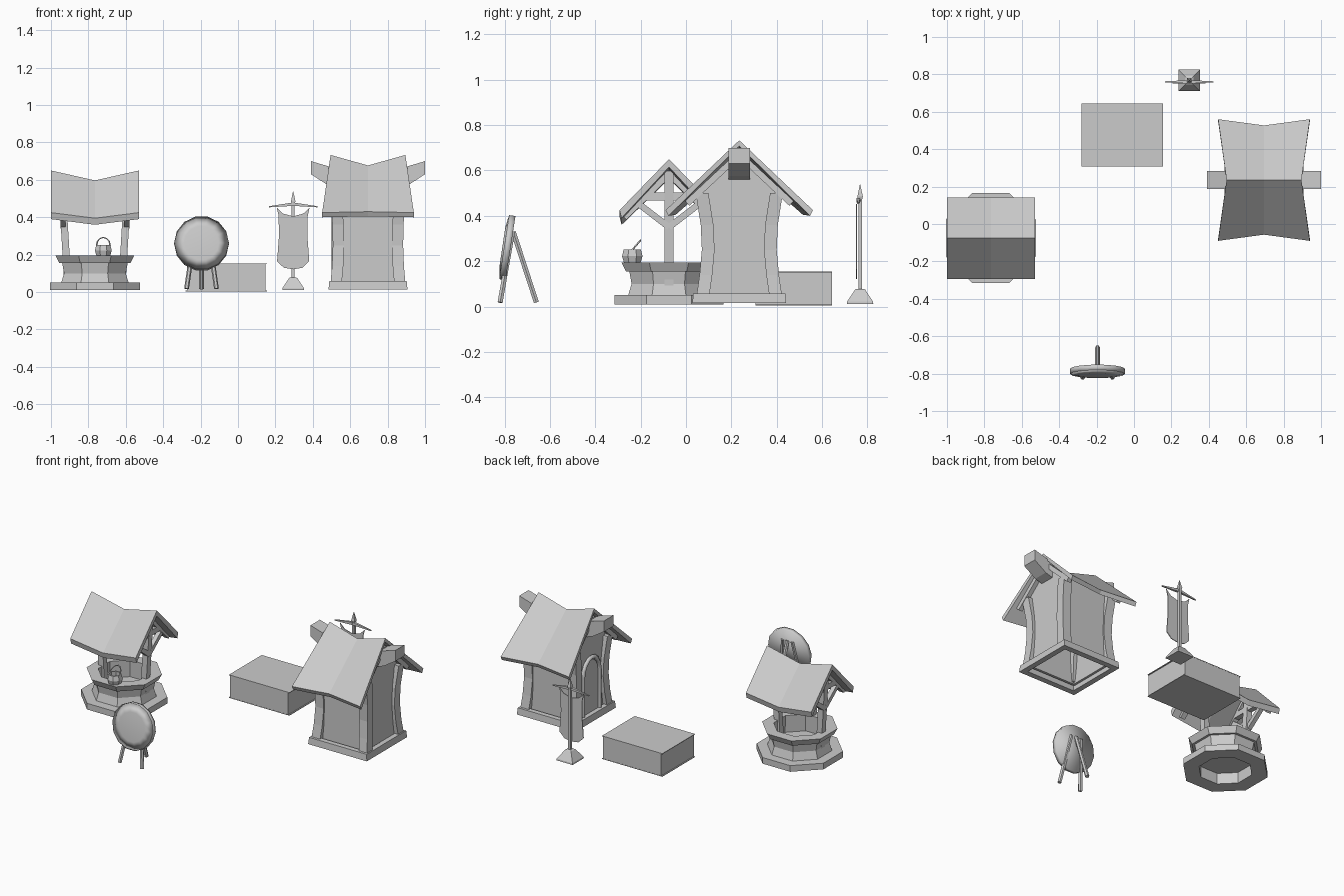
import bpy, bmesh
from math import pi, cos, sin
from mathutils import Vector

if "Cube" in bpy.data.objects:
    bpy.data.objects.remove(bpy.data.objects["Cube"])


def material(name, v):
    m = bpy.data.materials.new(name)
    m.use_nodes = True
    m.diffuse_color = (v, v, v, 1)
    m.node_tree.nodes["Principled BSDF"].inputs["Base Color"].default_value = (v, v, v, 1)
    return m


GREY = material("plain grey", 0.6)


def make(name, verts, faces, mat=GREY):
    me = bpy.data.meshes.new(name)
    bm = bmesh.new()
    vs = [bm.verts.new(v) for v in verts]
    for f in faces:
        bm.faces.new([vs[i] for i in f])
    bmesh.ops.recalc_face_normals(bm, faces=bm.faces)
    bm.to_mesh(me)
    bm.free()
    me.materials.append(mat)
    ob = bpy.data.objects.new(name, me)
    bpy.context.collection.objects.link(ob)
    return ob


def loft(name, rings, caps=True, loop=False):
    """Skin a list of closed rings with equal point counts."""
    n, m = len(rings[0]), len(rings)
    faces = [(r * n + i, r * n + (i + 1) % n,
              (r + 1) % m * n + (i + 1) % n, (r + 1) % m * n + i)
             for r in range(m if loop else m - 1) for i in range(n)]
    if caps and not loop:
        faces += [tuple(range(n)), tuple(range((m - 1) * n, m * n))]
    return make(name, [p for r in rings for p in r], faces)


def rect(cx, cy, hx, hy, z):
    return [(cx + a * hx, cy + b * hy, z) for a, b in ((-1, -1), (1, -1), (1, 1), (-1, 1))]


def box(name, x0, x1, y0, y1, z0, z1):
    c = ((x0 + x1) / 2, (y0 + y1) / 2, (x1 - x0) / 2, (y1 - y0) / 2)
    return loft(name, [rect(*c, z0), rect(*c, z1)])


def lathe(name, cx, cy, profile, n=8, loop=False):
    """Turn (flat-side distance, height) pairs into an n-sided solid."""
    k = 1 / cos(pi / n)
    return loft(name, [[(cx + r * k * cos((i + .5) * 2 * pi / n),
                         cy + r * k * sin((i + .5) * 2 * pi / n), z) for i in range(n)]
                       for r, z in profile], loop=loop)


def bar(name, p, q, w, n=4, w2=None):
    """Straight n-sided rod from p to q."""
    p, q = Vector(p), Vector(q)
    d = (q - p).normalized()
    a = d.cross(Vector((1, 0, 0)) if abs(d.x) < .8 else Vector((0, 0, 1))).normalized()
    b = d.cross(a)
    k = 1 / cos(pi / n)
    return loft(name, [[c + (a * cos((i + .5) * 2 * pi / n) + b * sin((i + .5) * 2 * pi / n)) * r * k
                        for i in range(n)] for c, r in ((p, w), (q, w2 or w))])


def roof(name, cx, cy, eave_x, ridge_x, end, mid, thick):
    """Sagging two-slope roof; end and mid are (half depth, eave z, ridge z)."""
    def row(s, hx):
        return [(cx + k * hx, cy + s * e[0], e[1] if s else e[2])
                for k, e in ((-1, end), (0, mid), (1, end))]
    top = row(-1, eave_x) + row(0, ridge_x) + row(1, eave_x)
    low = [(x, y - (y - cy) * .04, z - thick) for x, y, z in top]
    rim = [0, 1, 2, 5, 8, 7, 6, 3]
    cells = [(i, i + 1, i + 4, i + 3) for i in (0, 1, 3, 4)]
    faces = cells + [tuple(i + 9 for i in c) for c in cells]
    faces += [(a, b, b + 9, a + 9) for a, b in zip(rim, rim[1:] + rim[:1])]
    return make(name, top + low, faces)


def tube(name, pts, r):
    cu = bpy.data.curves.new(name, 'CURVE')
    cu.dimensions = '3D'
    cu.bevel_depth, cu.bevel_resolution, cu.use_fill_caps = r, 0, True
    sp = cu.splines.new('POLY')
    sp.points.add(len(pts) - 1)
    for s, p in zip(sp.points, pts):
        s.co = (*p, 1)
    cu.materials.append(GREY)
    ob = bpy.data.objects.new(name, cu)
    bpy.context.collection.objects.link(ob)


# Well: stone ring, water, timber frame, roof
WX, WY = -.765, -.075
lathe("well_wall", WX, WY, [(.15, .01), (.24, .01), (.24, .05), (.18, .05), (.165, .1), (.175, .155),
                            (.19, .155), (.21, .195), (.145, .195)], loop=True)
lathe("well_water", WX, WY, [(.155, .08), (.155, .085)])
for s, side in ((-1, "right"), (1, "left")):
    x = WX + s * .17
    bar(f"well_post_{side}", (WX + s * .147, WY, .08), (x + s * .008, WY, .6), .019)
    bar(f"well_crossbeam_{side}", (x, WY - .12, .485), (x, WY + .12, .485), .017)
    for t in (-1, 1):
        bar(f"well_rafter_{side}", (x, WY, .59), (x, WY + t * .2, .395), .017)
        bar(f"well_brace_{side}", (x, WY, .35), (x, WY + t * .13, .45), .014)
roof("well_roof", WX, WY, .235, .235, (.218, .425, .65), (.218, .395, .597), .035)

# Bucket on the well rim
BX, BY = -.72, -.237
lathe("bucket", BX, BY, [(.037, .195), (.045, .222), (.038, .252), (.03, .252), (.032, .21)])
tube("bucket_handle", [(BX + .036 * cos(a), BY + .036 * sin(a), .25 + .042 * sin(a))
                       for a in [i * pi / 6 for i in range(7)]], .004)

# Archery target on three legs
TX = -.195
face = bar("target_disc", (TX, -.802, .262), (TX, -.774, .2577), .143, 14)
rim = bar("target_front", (TX, -.802, .262), (TX, -.810, .2632), .143, 14, .09)
for ob in (face, rim):
    for p in ob.data.polygons:
        p.use_smooth = True
for s in (-1, 1):
    bar("target_front_leg", (TX + s * .08, -.82, .018), (TX + s * .035, -.765, .33), .011, 6)
bar("target_back_leg", (TX, -.66, .018), (TX, -.762, .33), .011, 6)

# Crate of slightly separated panels
CX, CY = -.063, .475
box("crate_core", CX - .2, CX + .2, CY - .16, CY + .16, .012, .144)
for s, z in (("bottom", .004), ("lid", .15)):
    box(f"crate_{s}", CX - .217, CX + .217, CY - .168, CY + .168, z, z + .004)
for s in (-1, 1):
    y, x = CY + s * .165, CX + s * .207
    box("crate_long_side", CX - .21, CX + .21, y - .002, y + .002, .004, .154)
    box("crate_short_side", x - .002, x + .002, CY - .168, CY + .168, .004, .154)

# Banner on a pole
PX, PY = .295, .768
loft("banner_base", [rect(PX, PY, h, h, z) for h, z in ((.058, .012), (.057, .022), (.022, .075), (.016, .078))])
bar("banner_pole", (PX, PY, .07), (PX, PY, .47), .008)
loft("banner_spearhead", [rect(PX, PY, h, h, z) for h, z in ((.006, .46), (.012, .485), (.001, .538))])
for s in (-1, 1):
    bar("banner_crossbar", (PX, PY - .008, .47), (PX + s * .13, PY - .008, .456), .009, 4, .003)
edge = [(.088, .452), (.078, .41), (.076, .3), (.086, .165), (.05, .13), (.0, .122)]
dip = [(.055, .42), (0, .405)]
outline = edge + [(-x, z) for x, z in edge[-2::-1]] + [(-x, z) for x, z in dip[:1]] + dip[::-1]
loft("banner_cloth", [[(PX + x, y, z) for x, z in outline] for y in (PY - .018, PY - .013)])

# Hut: hollow base frame, corner posts, panels, sagging roof
HX, HY = .695, .235
loft("hut_base", [rect(HX, HY, a, b, z) for a, b, z in
                  ((.175, .17, .015), (.211, .207, .015), (.207, .203, .058), (.175, .17, .058))], loop=True)
for sx in (-1, 1):
    for sy in (-1, 1):
        loft("hut_corner_post", [rect(HX + sx * (a - .03), HY + sy * (b - .028), .03, .028, z) for a, b, z in
                                 ((.2, .188, .05), (.192, .175, .14), (.188, .165, .25),
                                  (.19, .17, .36), (.2, .192, .5))])
    y = HY + sx * .15
    box("hut_long_wall", HX - .165, HX + .165, y - .008, y + .008, .04, .53)
    gable = [(-.155, .04), (.155, .04), (.155, .535), (0, .685), (-.155, .535)]
    loft("hut_gable_wall", [[(HX + sx * d, HY + y, z) for y, z in gable] for d in (.155, .17)])
    # upturned ridge beam ends
    beam = [(.305, .7), (.17, .66), (.17, .56), (.22, .575), (.305, .63)]
    loft("hut_ridge_beam", [[(HX + sx * x, HY + y, z) for x, z in beam] for y in (-.048, .048)])
    # rafters under the roof edge
    for sy in (-1, 1):
        bar("hut_rafter", (HX + sx * .18, HY, .67), (HX + sx * .19, HY + sy * .23, .455), .014)
roof("hut_roof", HX, HY, .245, .2, (.325, .425, .733), (.292, .43, .677), .025)

# Arched door on the right-hand gable
arch = [(.085, .05)] + [(.085 * cos(a), .31 + .1 * sin(a)) for a in [i * pi / 8 for i in range(9)]] + [(-.085, .05)]
DX = HX - .17
loft("door", [[(x, HY + y, z) for y, z in arch] for x in (DX - .008, DX)])
tube("door_frame", [(DX - .008, HY + y, z) for y, z in arch], .016)
